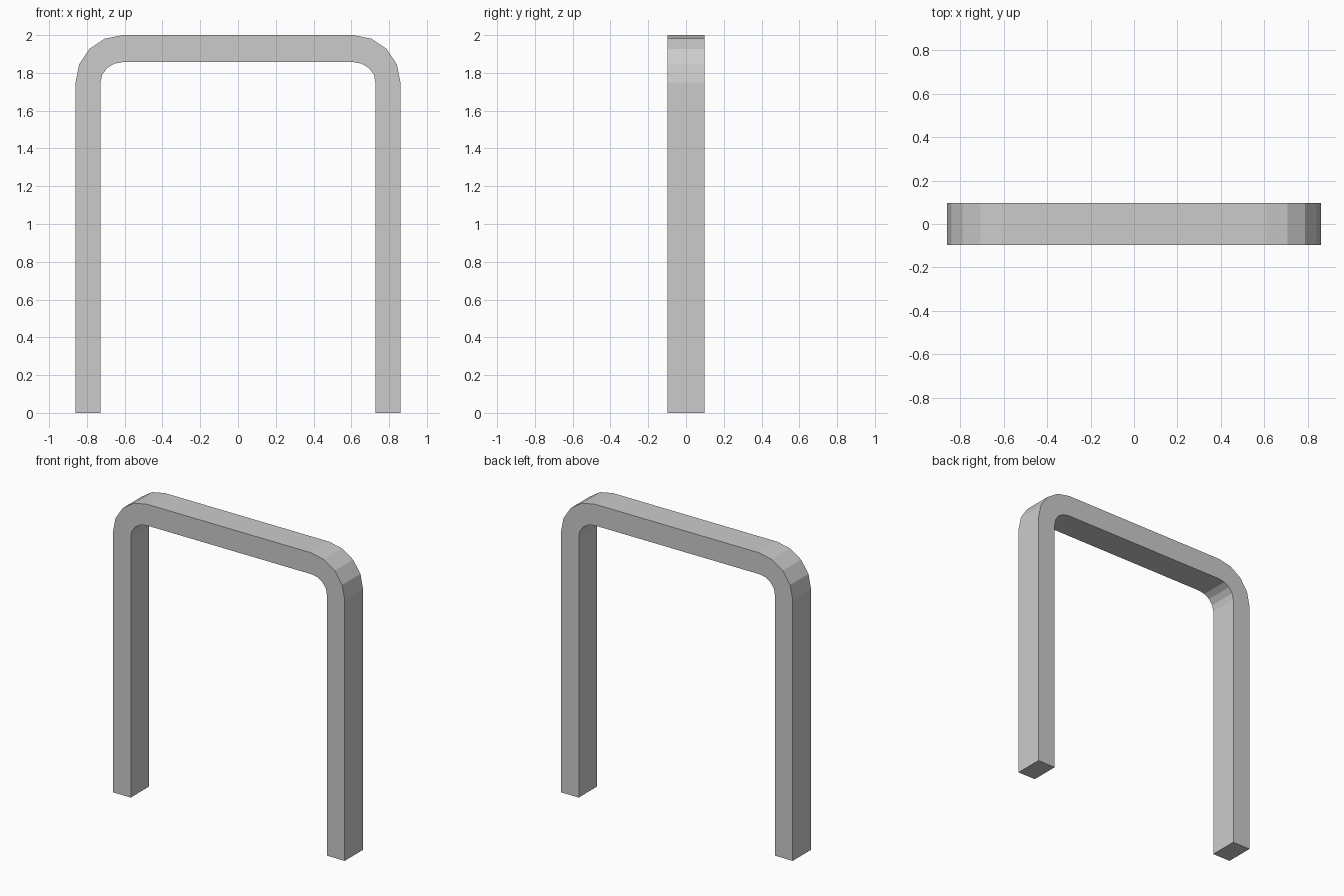
import bpy, bmesh
from math import sin, cos, pi

if "Cube" in bpy.data.objects:
    bpy.data.objects.remove(bpy.data.objects["Cube"])

HALF_DEPTH = 0.097
CX, CZ = 0.61, 1.75      # shared centre of the corner bend
SEGMENTS = 4


def half_outline(rx, rz):
    """Right half of one edge of the arch: foot, then bend up to the top bar."""
    pts = [(CX + rx, 0.0)]
    for i in range(SEGMENTS + 1):
        a = pi / 2 * i / SEGMENTS
        pts.append((CX + rx * cos(a), CZ + rz * sin(a)))
    return pts


def full_outline(rx, rz):
    right = half_outline(rx, rz)
    return right + [(-x, z) for x, z in reversed(right)]


# Arch: rectangular bar swept up one leg, across the top and down the other
outer = full_outline(0.25, 0.25)
inner = full_outline(0.118, 0.107)
bm = bmesh.new()
rings = []
for (xo, zo), (xi, zi) in zip(outer, inner):
    section = [(xo, -HALF_DEPTH, zo), (xo, HALF_DEPTH, zo),
               (xi, HALF_DEPTH, zi), (xi, -HALF_DEPTH, zi)]
    rings.append([bm.verts.new(p) for p in section])
for a, b in zip(rings, rings[1:]):
    for k in range(4):
        n = (k + 1) % 4
        bm.faces.new((a[k], a[n], b[n], b[k]))

# Feet end caps
bm.faces.new(rings[0])
bm.faces.new(rings[-1])
bmesh.ops.recalc_face_normals(bm, faces=bm.faces)

mesh = bpy.data.meshes.new("arch_frame")
bm.to_mesh(mesh)
bm.free()
bpy.context.collection.objects.link(bpy.data.objects.new("arch_frame", mesh))
